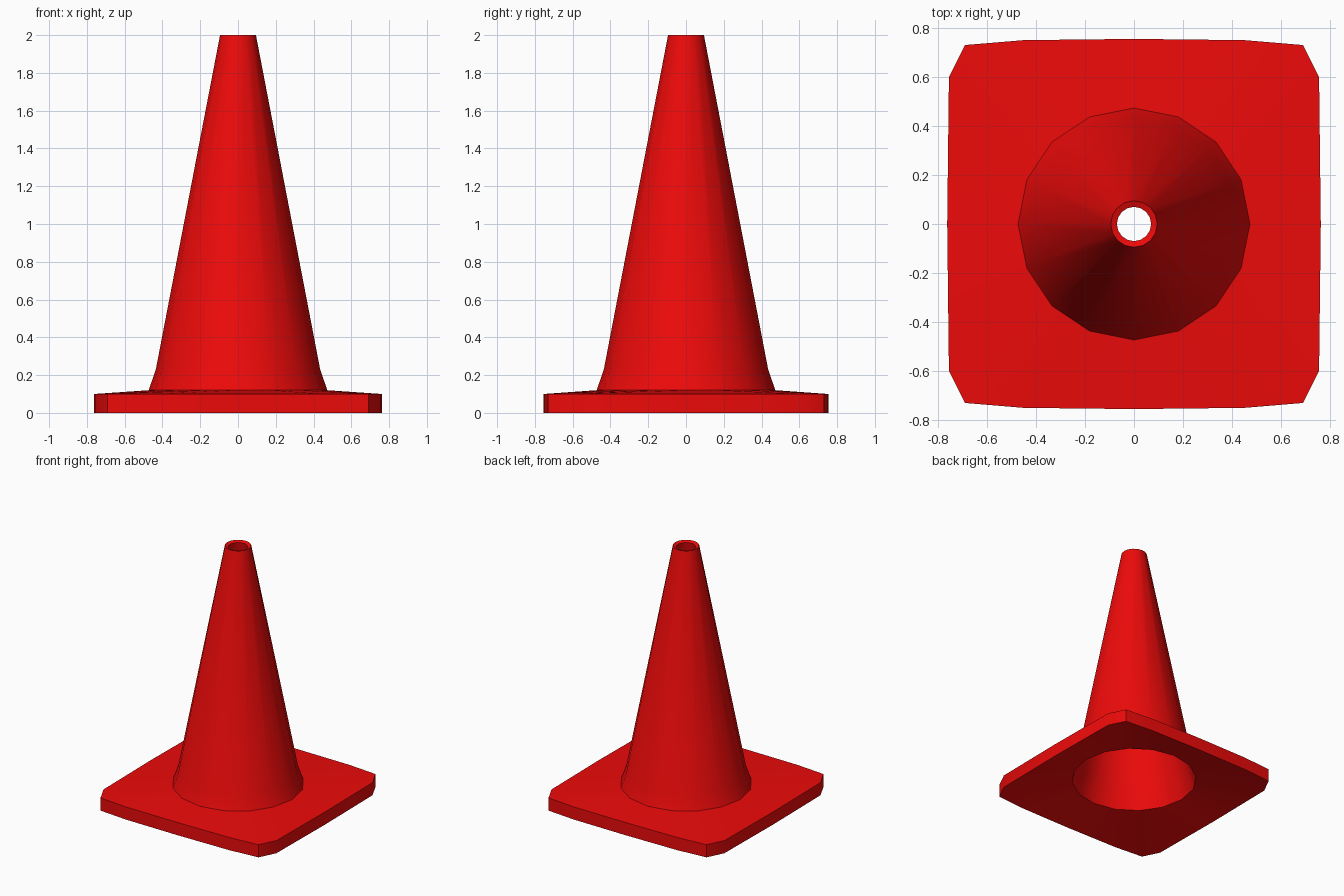
import bpy, bmesh, math

if "Cube" in bpy.data.objects:
    bpy.data.objects.remove(bpy.data.objects["Cube"])

SIDES = 16


def circle(r, z):
    return [(r * math.cos(2 * math.pi * i / SIDES), r * math.sin(2 * math.pi * i / SIDES), z)
            for i in range(SIDES)]


def plate(z):
    # Quarter outline of the clipped square foot, turned into all four quadrants
    q = [(0.762, 0), (0.755, 0.6), (0.69, 0.73), (0.45, 0.75), (0, 0.755)]
    pts = q + [(-x, y) for x, y in q[-2::-1]]
    pts += [(x, -y) for x, y in pts[-2:0:-1]]
    return [(x, y, z) for x, y in pts]


# Closed section: inner wall, hollow underside, foot edge, foot top, outer wall, rim
rings = [
    circle(0.07, 1.99), circle(0.415, 0.23), circle(0.461, 0.08),
    plate(0.0), plate(0.05), plate(0.10),
    circle(0.473, 0.12), circle(0.435, 0.23), circle(0.095, 2.0),
]

bm = bmesh.new()
loops = [[bm.verts.new(p) for p in ring] for ring in rings]
for a, b in zip(loops, loops[1:] + loops[:1]):
    for i in range(SIDES):
        j = (i + 1) % SIDES
        bm.faces.new((a[i], a[j], b[j], b[i]))
bmesh.ops.recalc_face_normals(bm, faces=bm.faces)
mesh = bpy.data.meshes.new("traffic_cone")
bm.to_mesh(mesh)
bm.free()

cone = bpy.data.objects.new("traffic_cone", mesh)
bpy.context.collection.objects.link(cone)

# Red plastic
mat = bpy.data.materials.new("red_plastic")
mat.diffuse_color = (0.85, 0.003, 0.003, 1)
mat.use_nodes = True
mat.node_tree.nodes["Principled BSDF"].inputs["Base Color"].default_value = mat.diffuse_color
mesh.materials.append(mat)

# Smooth walls, crisp foot and rim edges
bpy.context.view_layer.objects.active = cone
cone.select_set(True)
bpy.ops.object.shade_smooth_by_angle(angle=math.radians(55))
